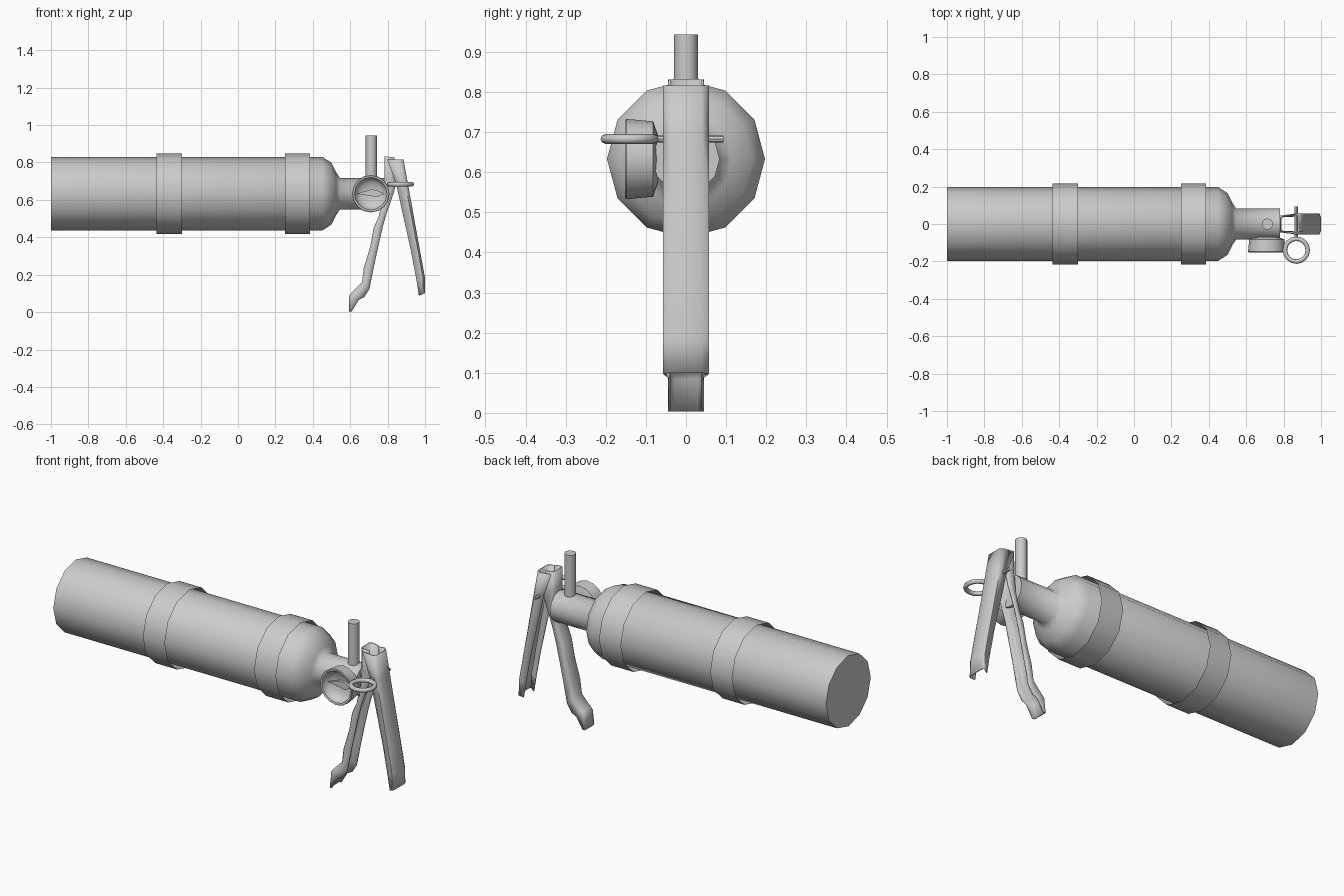
import bpy, bmesh, math
from mathutils import Matrix, Vector

if "Cube" in bpy.data.objects:
    bpy.data.objects.remove(bpy.data.objects["Cube"])

grey = bpy.data.materials.new("plain_grey")
grey.diffuse_color = (0.6, 0.6, 0.6, 1)
grey.use_nodes = True
grey.node_tree.nodes["Principled BSDF"].inputs["Base Color"].default_value = grey.diffuse_color
AXIS_Z = 0.633


def finish(name, bm, angle=40, thickness=0, recalc=True):
    if recalc:
        bmesh.ops.recalc_face_normals(bm, faces=bm.faces)
    mesh = bpy.data.meshes.new(name)
    bm.to_mesh(mesh)
    bm.free()
    mesh.materials.append(grey)
    obj = bpy.data.objects.new(name, mesh)
    bpy.context.collection.objects.link(obj)
    if thickness:
        mod = obj.modifiers.new("sheet", 'SOLIDIFY')
        mod.thickness = thickness
        mod.offset = 0
    bpy.ops.object.select_all(action='DESELECT')
    obj.select_set(True)
    bpy.context.view_layer.objects.active = obj
    bpy.ops.object.shade_smooth_by_angle(angle=math.radians(angle))
    return obj


def lathe(name, profile, centre, axis, sides, angle=40, caps=True):
    """Turn (distance, radius) points around an axis through centre."""
    bm = bmesh.new()
    rot = Vector((0, 0, 1)).rotation_difference(Vector(axis)).to_matrix()
    rings = []
    for d, r in profile:
        ring = []
        for i in range(sides):
            a = 2 * math.pi * i / sides
            p = rot @ Vector((r * math.cos(a), r * math.sin(a), d))
            ring.append(bm.verts.new(p + Vector(centre)))
        rings.append(ring)
    for a, b in zip(rings, rings[1:]):
        for i in range(sides):
            j = (i + 1) % sides
            bm.faces.new((a[i], a[j], b[j], b[i]))
    if caps:
        bm.faces.new(rings[0][::-1])
        bm.faces.new(rings[-1])
    return finish(name, bm, angle)


def channel(name, stations, web_half, lip_half, thickness=0.006):
    """Folded sheet lever: each station is back x, back z, lip x, lip z."""
    bm = bmesh.new()
    rows = []
    for bx, bz, lx, lz in stations:
        back, lip = Vector((bx, 0, bz)), Vector((lx, 0, lz))
        half = [(1.0, lip_half), (0.2, web_half), (0.0, web_half * 0.72)]
        pts = [back.lerp(lip, t) + Vector((0, -y, 0)) for t, y in half]
        pts += [Vector((p.x, -p.y, p.z)) for p in reversed(pts)]
        rows.append([bm.verts.new(p) for p in pts])
    for a, b in zip(rows, rows[1:]):
        for i in range(len(a) - 1):
            bm.faces.new((a[i], a[i + 1], b[i + 1], b[i]))
    return finish(name, bm, 60, thickness)


# Tank with rounded shoulder and neck
lathe("tank", [(-1, 0.197), (0.45, 0.197), (0.50, 0.165), (0.525, 0.115),
               (0.545, 0.084), (0.78, 0.084)],
      (0, 0, AXIS_Z), (1, 0, 0), 12, 65)

# Open straps around the tank
for name, x in (("rear_band", -0.435), ("front_band", 0.25)):
    lathe(name, [(x, 0.216), (x + 0.135, 0.216)],
          (0, 0, AXIS_Z), (1, 0, 0), 12, 40, caps=False)

# Upright stem
lathe("stem", [(0.66, 0.03), (0.943, 0.03)], (0.713, 0, 0), (0, 0, 1), 12)

# Pressure gauge: dished housing and tapered needle
lathe("gauge", [(0.07, 0.06), (0.082, 0.094), (0.148, 0.1), (0.152, 0.097),
                (0.15, 0.087), (0.125, 0.083), (0.105, 0.06), (0.098, 0.02)],
      (0.71, 0, AXIS_Z), (0, -1, 0), 16)
bm = bmesh.new()
outline = [(-0.075, 0), (0, 0.022), (0.03, 0.02), (0.072, 0), (0.03, -0.018), (0, -0.012)]
face = bm.faces.new([bm.verts.new((0.71 + x, -0.118, AXIS_Z + z)) for x, z in outline])
ext = bmesh.ops.extrude_face_region(bm, geom=[face])
bmesh.ops.translate(bm, vec=(0, 0.015, 0),
                    verts=[v for v in ext["geom"] if isinstance(v, bmesh.types.BMVert)])
finish("gauge_needle", bm)

# Carrying lever, open towards +x
channel("carry_lever",
        [(0.787, 0.832, 0.835, 0.828), (0.785, 0.72, 0.85, 0.70),
         (0.775, 0.60, 0.83, 0.63), (0.755, 0.51, 0.795, 0.53),
         (0.728, 0.45, 0.775, 0.46), (0.71, 0.35, 0.752, 0.36),
         (0.675, 0.235, 0.728, 0.25), (0.666, 0.16, 0.703, 0.125),
         (0.608, 0.10, 0.675, 0.08), (0.597, 0.085, 0.645, 0.065),
         (0.595, 0.004, 0.608, 0.004)],
        0.042, 0.04)

# Squeeze lever, open towards -x
channel("squeeze_lever",
        [(0.882, 0.816, 0.80, 0.816), (0.905, 0.69, 0.845, 0.69),
         (0.932, 0.54, 0.878, 0.54), (0.97, 0.33, 0.925, 0.33),
         (0.996, 0.187, 0.955, 0.17), (0.996, 0.10, 0.968, 0.088)],
        0.054, 0.044)

# Safety pin and pull ring
lathe("safety_pin", [(-0.075, 0.009), (0.093, 0.009)],
      (0.868, 0, 0.683), (0, 1, 0), 8)
bpy.ops.mesh.primitive_torus_add(major_radius=0.061, minor_radius=0.012,
                                 major_segments=16, minor_segments=8,
                                 location=(0.868, -0.14, 0.683))
ring = bpy.context.object
ring.name = "pull_ring"
ring.data.materials.append(grey)
bpy.ops.object.shade_smooth_by_angle(angle=math.radians(50))
